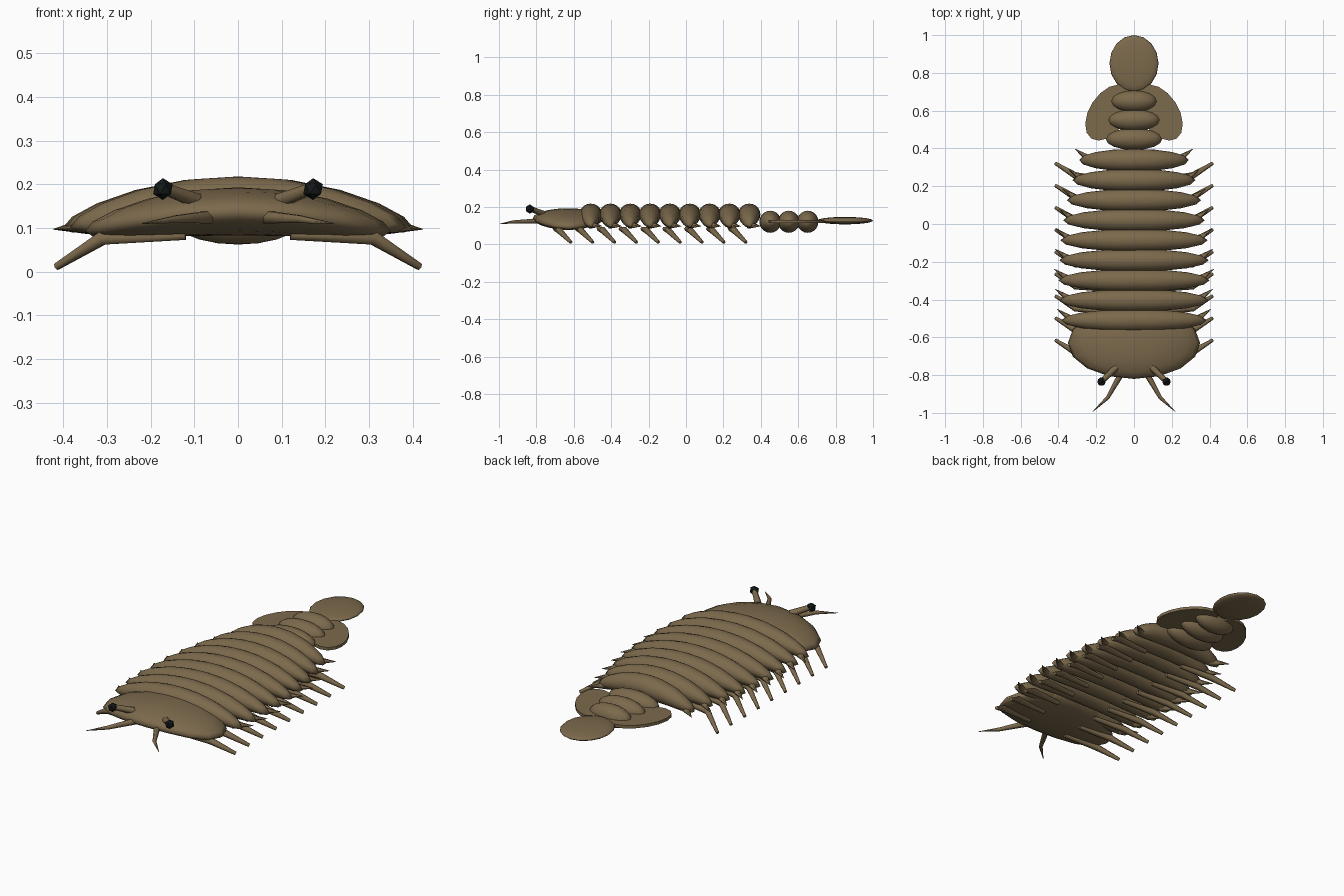
import bpy
import bmesh
from math import atan2
from mathutils import Matrix, Vector

cube = bpy.data.objects.get("Cube")
if cube:
    bpy.data.objects.remove(cube, do_unlink=True)


def make_material(name, rgb):
    mat = bpy.data.materials.new(name)
    mat.use_nodes = True
    color = (*rgb, 1.0)
    mat.diffuse_color = color
    bsdf = mat.node_tree.nodes["Principled BSDF"]
    bsdf.inputs["Base Color"].default_value = color
    bsdf.inputs["Roughness"].default_value = 0.8
    return mat


SHELL = make_material("shell brown", (0.20, 0.142, 0.072))
EYE = make_material("eye black", (0.008, 0.01, 0.01))


def finish(name, bm, mat, smooth=True):
    mesh = bpy.data.meshes.new(name)
    bmesh.ops.recalc_face_normals(bm, faces=bm.faces)
    for face in bm.faces:
        face.smooth = smooth
    bm.to_mesh(mesh)
    bm.free()
    obj = bpy.data.objects.new(name, mesh)
    bpy.context.collection.objects.link(obj)
    mesh.materials.append(mat)
    return obj


def ellipsoid(name, center, radii, droop=0.0, mat=SHELL):
    """Squashed sphere whose sides sag by droop at the outer ends."""
    bm = bmesh.new()
    bmesh.ops.create_uvsphere(bm, u_segments=16, v_segments=10, radius=1)
    for v in bm.verts:
        sag = droop * v.co.x ** 2
        v.co = Vector(c + r * p for c, r, p in zip(center, radii, v.co))
        v.co.z -= sag
    return finish(name, bm, mat)


def limb(name, points, radii):
    """Tapered rod through the points."""
    curve = bpy.data.curves.new(name, "CURVE")
    curve.dimensions = "3D"
    curve.bevel_depth = 1.0
    curve.bevel_resolution = 1
    curve.use_fill_caps = True
    spline = curve.splines.new("POLY")
    spline.points.add(len(points) - 1)
    for p, co, r in zip(spline.points, points, radii):
        p.co = (*co, 1)
        p.radius = r
    curve.materials.append(SHELL)
    obj = bpy.data.objects.new(name, curve)
    bpy.context.collection.objects.link(obj)
    return obj


def limb_pair(name, points, radii):
    for side, s in (("left", 1), ("right", -1)):
        limb(f"{side}_{name}", [(s * x, y, z) for x, y, z in points], radii)


# Head shield
ellipsoid("head", (0, -0.63, 0.138), (0.35, 0.19, 0.055), 0.045)

# Overlapping back plates with swept side spines
plate_widths = [0.385, 0.395, 0.40, 0.395, 0.39, 0.375, 0.355, 0.325, 0.29]
for i, w in enumerate(plate_widths):
    y = -0.51 + i * 0.106
    ellipsoid(f"back_plate_{i + 1}", (0, y, 0.16), (w, 0.06, 0.058), 0.058)
    limb_pair(f"side_spine_{i + 1}",
              [(w - 0.06, y, 0.105), (w + 0.023, y + 0.06, 0.097)],
              [0.022, 0.001])

# Walking legs
for i in range(9):
    y = -0.615 + i * 0.117
    limb_pair(f"leg_{i + 1}",
              [(0.12, y - 0.085, 0.083), (0.31, y - 0.065, 0.077),
               (0.416, y, 0.011)],
              [0.012, 0.018, 0.009])

# Tail rings
for i, w in enumerate((0.15, 0.138, 0.122)):
    ellipsoid(f"tail_ring_{i + 1}", (0, 0.45 + i * 0.1, 0.121),
              (w, 0.058, 0.059))

# Tail paddle and the two flat side fins
ellipsoid("tail_paddle", (0, 0.85, 0.127), (0.13, 0.15, 0.02))
for side, s in (("left", 1), ("right", -1)):
    bm = bmesh.new()
    bmesh.ops.create_cone(bm, cap_ends=True, segments=16,
                          radius1=1, radius2=1, depth=1)
    turn = Matrix.Rotation(atan2(0.26, -0.17 * s), 4, "Z")
    place = Matrix.Translation((s * 0.135, 0.59, 0.122))
    bm.transform(place @ turn @ Matrix.Diagonal((0.165, 0.10, 0.016, 1)))
    finish(f"{side}_tail_fin", bm, SHELL, smooth=False)

# Eyes on stalks
limb_pair("eye_stalk", [(0.095, -0.76, 0.162), (0.168, -0.83, 0.19)],
          [0.018, 0.014])
for side, s in (("left", 1), ("right", -1)):
    bm = bmesh.new()
    bmesh.ops.create_icosphere(
        bm, subdivisions=1, radius=0.025,
        matrix=Matrix.Translation((s * 0.172, -0.835, 0.189)))
    finish(f"{side}_eye", bm, EYE, smooth=False)

# Antennae
limb_pair("antenna", [(0.06, -0.78, 0.125), (0.14, -0.92, 0.12),
                      (0.22, -0.995, 0.11)],
          [0.017, 0.01, 0.001])
